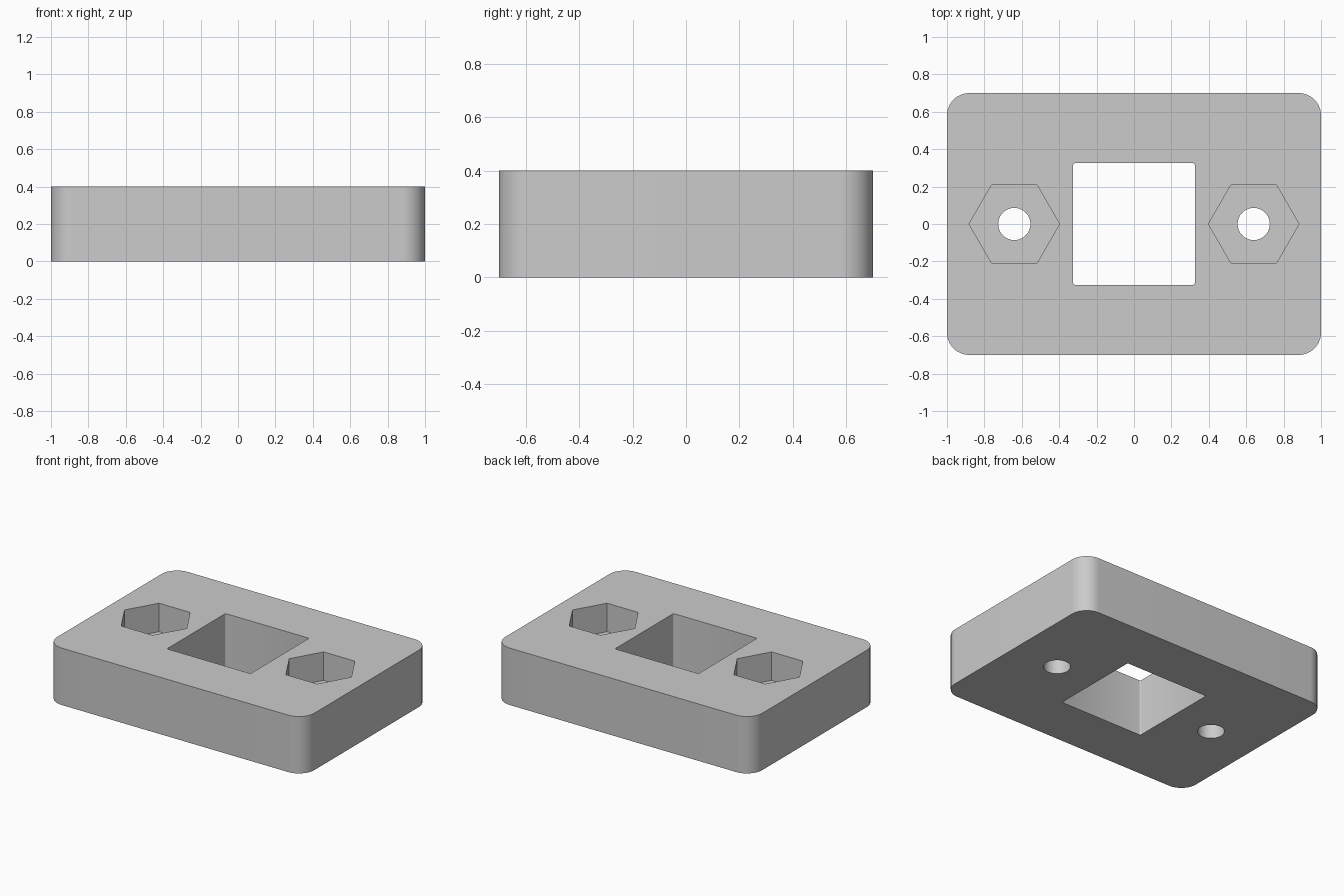
import bpy, bmesh, math

cube = bpy.data.objects.get("Cube")
if cube:
    bpy.data.objects.remove(cube, do_unlink=True)

HEIGHT = 0.4
POCKET_FLOOR = 0.2
BOLT_X = 0.64

grey = bpy.data.materials.new("plain grey")
grey.use_nodes = True
colour = (0.6, 0.6, 0.6, 1)
grey.diffuse_color = colour
grey.node_tree.nodes["Principled BSDF"].inputs["Base Color"].default_value = colour


def rounded_rectangle(half_x, half_y, radius, steps):
    points = []
    for corner, (sx, sy) in enumerate([(1, 1), (-1, 1), (-1, -1), (1, -1)]):
        for i in range(steps + 1):
            a = (corner + i / steps) * math.pi / 2
            points.append((sx * (half_x - radius) + radius * math.cos(a),
                           sy * (half_y - radius) + radius * math.sin(a)))
    return points


def polygon(x, radius, sides):
    return [(x + radius * math.cos(math.tau * i / sides),
             radius * math.sin(math.tau * i / sides)) for i in range(sides)]


def prism(name, outline, bottom, top):
    bm = bmesh.new()
    base = bm.faces.new([bm.verts.new((x, y, bottom)) for x, y in outline])
    extruded = bmesh.ops.extrude_face_region(bm, geom=[base])["geom"]
    for v in extruded:
        if isinstance(v, bmesh.types.BMVert):
            v.co.z = top
    bmesh.ops.recalc_face_normals(bm, faces=bm.faces)
    mesh = bpy.data.meshes.new(name)
    bm.to_mesh(mesh)
    bm.free()
    mesh.materials.append(grey)
    obj = bpy.data.objects.new(name, mesh)
    bpy.context.collection.objects.link(obj)
    return obj


# Block with rounded vertical corners
block = prism("mounting_block", rounded_rectangle(1, 0.7, 0.12, 16), 0, HEIGHT)

# Square window, bolt holes and hexagonal nut pockets
cutters = [prism("window_cutter", rounded_rectangle(0.325, 0.325, 0.008, 3), -0.1, HEIGHT + 0.1)]
for side, x in (("right", -BOLT_X), ("left", BOLT_X)):
    cutters.append(prism(side + "_bolt_cutter", polygon(x, 0.086, 48), -0.1, HEIGHT + 0.1))
    cutters.append(prism(side + "_nut_cutter", polygon(x, 0.242, 6), POCKET_FLOOR, HEIGHT + 0.2))

bpy.ops.object.select_all(action="DESELECT")
block.select_set(True)
bpy.context.view_layer.objects.active = block
for cutter in cutters:
    cut = block.modifiers.new(cutter.name, "BOOLEAN")
    cut.operation = "DIFFERENCE"
    cut.solver = "EXACT"
    cut.object = cutter
    bpy.ops.object.modifier_apply(modifier=cut.name)
    bpy.data.objects.remove(cutter, do_unlink=True)

bpy.ops.object.shade_smooth_by_angle(angle=math.radians(35))
